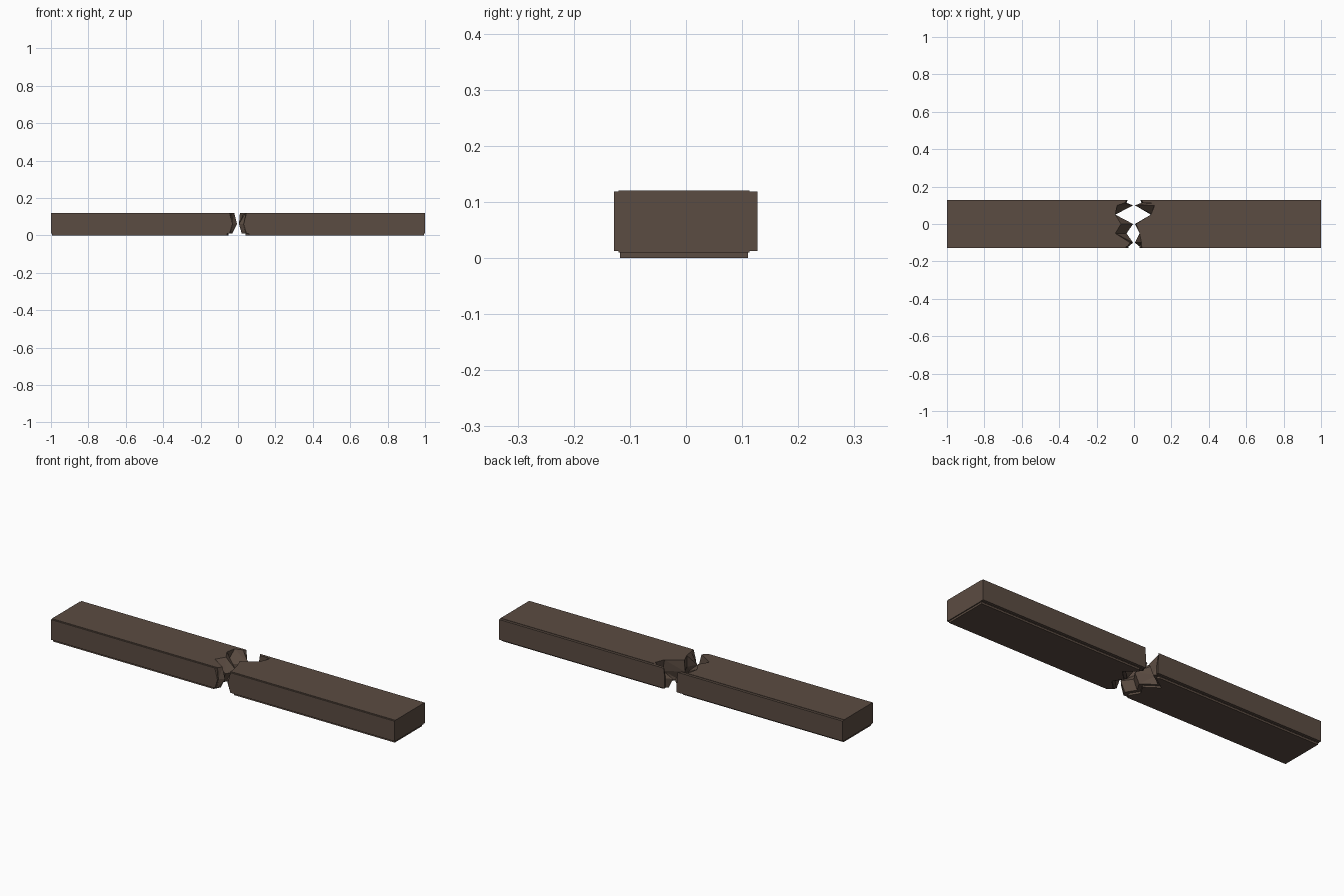
import bpy, bmesh

if "Cube" in bpy.data.objects:
    bpy.data.objects.remove(bpy.data.objects["Cube"])

wood = bpy.data.materials.new("dark brown wood")
wood.diffuse_color = (0.105, 0.072, 0.054, 1)
wood.use_nodes = True
wood.node_tree.nodes["Principled BSDF"].inputs["Base Color"].default_value = wood.diffuse_color


def splintered_block(name, outer_x, ys, zs, ends):
    """Prism along x: flat at outer_x, broken end at ends[row][column]."""
    bm = bmesh.new()
    nr, nc = len(zs), len(ys)
    broken = [[bm.verts.new((ends[r][c], ys[c], zs[r])) for c in range(nc)] for r in range(nr)]
    flat = [[bm.verts.new((outer_x, ys[c], zs[r])) for c in range(nc)] for r in range(nr)]
    for r in range(nr - 1):
        for c in range(nc - 1):
            a, b, d, e = (broken[r][c], broken[r][c + 1],
                          broken[r + 1][c + 1], broken[r + 1][c])
            bm.faces.new((a, b, d))
            bm.faces.new((a, d, e))
    # outline of the cross-section, swept from the broken to the flat end
    ring = ([(0, c) for c in range(nc)] + [(r, nc - 1) for r in range(1, nr)]
            + [(nr - 1, c) for c in range(nc - 2, -1, -1)]
            + [(r, 0) for r in range(nr - 2, 0, -1)])
    bm.faces.new([flat[r][c] for r, c in ring])
    nxt = ring[1:] + ring[:1]
    top_bottom = {0, nr - 1}
    for (r, c), (r2, c2) in zip(ring, nxt):
        bm.faces.new((broken[r][c], broken[r2][c2], flat[r2][c2], flat[r][c]))
    bmesh.ops.delete(bm, geom=[v for v in bm.verts if not v.link_faces], context='VERTS')
    bmesh.ops.recalc_face_normals(bm, faces=bm.faces)
    me = bpy.data.meshes.new(name)
    bm.to_mesh(me)
    bm.free()
    me.materials.append(wood)
    bpy.context.collection.objects.link(bpy.data.objects.new(name, me))


# shared splinter columns (y) and layers (z)
YS = [-0.12, -0.10, -0.05, 0.0, 0.05, 0.10, 0.113]
ZS = [0.01, 0.06, 0.12]
LEFT = [[-0.04, -0.03, -0.06, -0.03, -0.10, -0.03, -0.04],
        [-0.03, -0.005, -0.04, -0.005, -0.10, -0.005, -0.04],
        [-0.035, -0.02, -0.10, -0.07, -0.10, -0.09, -0.05]]
RIGHT = [[0.04, 0.02, 0.07, 0.04, 0.09, 0.03, 0.04],
         [0.03, 0.005, 0.03, 0.005, 0.10, 0.005, 0.04],
         [0.04, 0.04, 0.03, 0.01, 0.09, 0.11, 0.11]]

for side, s, ends in (("left", -1, LEFT), ("right", 1, RIGHT)):
    # main beam half
    splintered_block(side + "_beam", s, YS, ZS, ends)
    # thin side layers
    splintered_block(side + "_front_layer", s, [-0.128, -0.119], [0.012, 0.06, 0.118],
                     [[s * 0.045, s * 0.04], [s * 0.03, s * 0.03], [s * 0.045, s * 0.04]])
    splintered_block(side + "_back_layer", s, [0.112, 0.127], [0.012, 0.06, 0.118],
                     [[s * 0.04, s * 0.035], [s * 0.04, s * 0.035], [s * 0.05, s * 0.04]])
    # underside layer follows the break, set back a little
    edge = [x + s * 0.02 for x in ends[0]]
    splintered_block(side + "_bottom_layer", s * 0.995, [y * 0.98 for y in YS],
                     [0.0, 0.011], [edge, edge])
